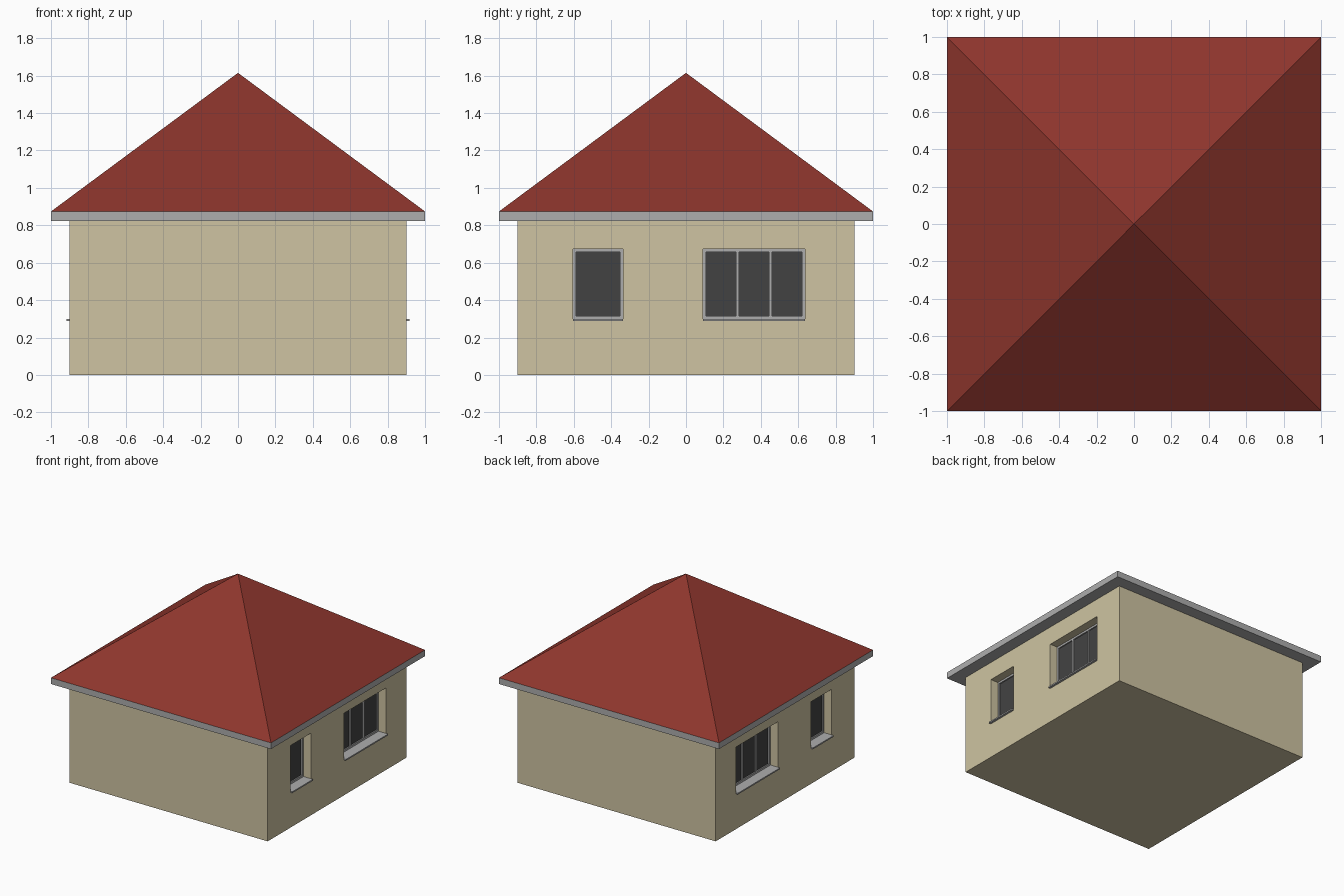
import bpy, bmesh
from mathutils import Matrix, Vector

if "Cube" in bpy.data.objects:
    bpy.data.objects.remove(bpy.data.objects["Cube"])


def material(name, r, g, b):
    m = bpy.data.materials.new(name)
    m.diffuse_color = (r, g, b, 1)
    m.use_nodes = True
    m.node_tree.nodes["Principled BSDF"].inputs["Base Color"].default_value = m.diffuse_color
    return m


PLASTER = material("plaster", 0.62, 0.55, 0.36)
TILE = material("roof_tile", 0.27, 0.036, 0.026)
GREY = material("trim_grey", 0.42, 0.42, 0.42)
GLASS = material("dark_glass", 0.055, 0.055, 0.055)


def finish(name, bm, mat):
    bmesh.ops.recalc_face_normals(bm, faces=bm.faces)
    me = bpy.data.meshes.new(name)
    bm.to_mesh(me)
    bm.free()
    ob = bpy.data.objects.new(name, me)
    bpy.context.collection.objects.link(ob)
    if mat:
        me.materials.append(mat)
    return ob


def boxes(name, spans, mat=None):
    """One object made of boxes given as ((x0, x1), (y0, y1), (z0, z1))."""
    bm = bmesh.new()
    for span in spans:
        centre = Vector([(a + b) / 2 for a, b in span])
        size = [abs(b - a) for a, b in span]
        bmesh.ops.create_cube(bm, size=1, matrix=Matrix.Translation(centre) @ Matrix.Diagonal((*size, 1)))
    return finish(name, bm, mat)


# Main body and eaves board
W, EAVE, ROOF, APEX = 0.9, 0.823, 0.874, 1.615
walls = boxes("walls", [((-W, W), (-W, W), (0, EAVE))], PLASTER)
boxes("eaves", [((-1, 1), (-1, 1), (EAVE, ROOF))], GREY)

# Pyramid roof
bm = bmesh.new()
base = [bm.verts.new((x, y, ROOF)) for x, y in ((-1, -1), (1, -1), (1, 1), (-1, 1))]
tip = bm.verts.new((0, 0, APEX))
bm.faces.new(base[::-1])
for i in range(4):
    bm.faces.new((base[i], base[(i + 1) % 4], tip))
finish("roof", bm, TILE)

# Recessed windows, the same on both sides: (name, y0, y1, number of panes)
Z0, Z1, SILL, BAR = 0.289, 0.674, 0.30, 0.016
FRONT, BACK, PANE = 0.832, 0.80, 0.822
cuts = []
for side, s in (("right", 1), ("left", -1)):
    for kind, y0, y1, panes in (("single", -0.605, -0.338, 1), ("triple", 0.091, 0.637, 3)):
        name = f"{side}_{kind}_window"
        cuts.append(((s * BACK, s * 1.0), (y0, y1), (Z0, Z1)))
        depth = (s * BACK, s * FRONT)
        step = (y1 - y0 - BAR) / panes
        frame = [(depth, (y0 + i * step, y0 + i * step + BAR), (SILL, Z1)) for i in range(panes + 1)]
        for i in range(panes):
            ya, yb = y0 + i * step + BAR, y0 + (i + 1) * step
            frame += [(depth, (ya, yb), (SILL, SILL + BAR)), (depth, (ya, yb), (Z1 - BAR, Z1))]
        boxes(name + "_frame", frame, GREY)
        boxes(name + "_glass", [((s * BACK, s * PANE), (y0 + BAR, y1 - BAR), (SILL + BAR, Z1 - BAR))], GLASS)
        boxes(name + "_sill", [((s * BACK, s * 0.918), (y0, y1), (Z0, SILL))], GREY)

# Cut the window openings into the walls
cutter = boxes("window_cutter", cuts)
cutter.hide_render = True
mod = walls.modifiers.new("openings", 'BOOLEAN')
mod.operation = 'DIFFERENCE'
mod.solver = 'EXACT'
mod.object = cutter
bpy.context.view_layer.objects.active = walls
bpy.ops.object.modifier_apply(modifier=mod.name)
bpy.data.objects.remove(cutter)
